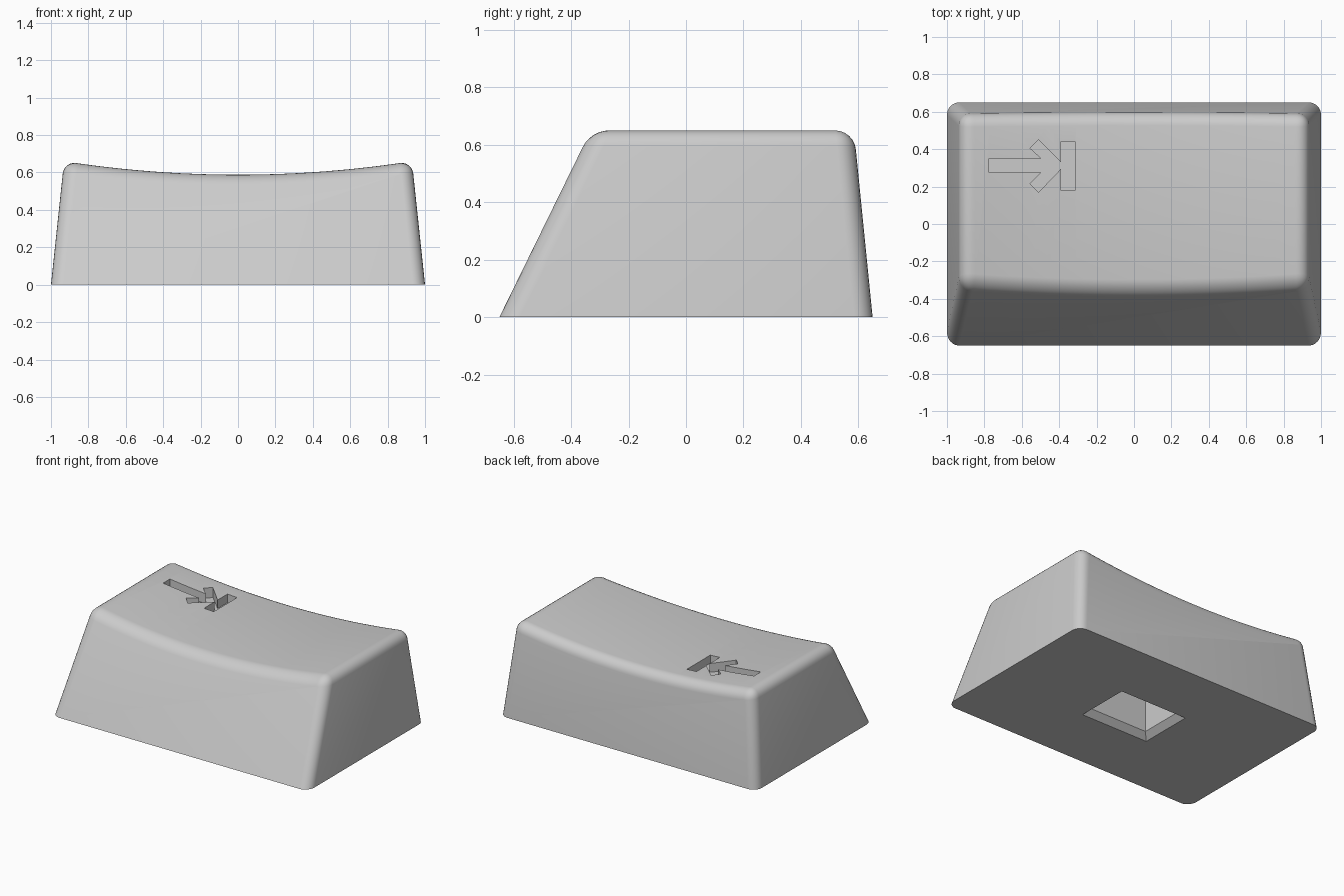
import bpy, bmesh, math

if "Cube" in bpy.data.objects:
    bpy.data.objects.remove(bpy.data.objects["Cube"])

grey = bpy.data.materials.new("light grey plastic")
grey.use_nodes = True
colour = (0.6, 0.6, 0.6, 1)
grey.diffuse_color = colour
grey.node_tree.nodes["Principled BSDF"].inputs["Base Color"].default_value = colour


def loft(name, rings, bevel=0):
    """Closed solid through equal rings of points; bevel rounds all edges off the ground."""
    bm = bmesh.new()
    loops = [[bm.verts.new(p) for p in ring] for ring in rings]
    n = len(loops[0])
    for a, b in zip(loops, loops[1:]):
        for i in range(n):
            j = (i + 1) % n
            bm.faces.new((a[i], a[j], b[j], b[i]))
    bm.faces.new(loops[0][::-1])
    bm.faces.new(loops[-1])
    bmesh.ops.recalc_face_normals(bm, faces=bm.faces)
    if bevel:
        sharp = [e for e in bm.edges
                 if max(v.co.z for v in e.verts) > 0 and e.calc_face_angle() > 0.5]
        bmesh.ops.bevel(bm, geom=sharp, offset=bevel, segments=6, profile=0.5,
                        affect='EDGES', clamp_overlap=True)
    mesh = bpy.data.meshes.new(name)
    bm.to_mesh(mesh)
    bm.free()
    mesh.materials.append(grey)
    obj = bpy.data.objects.new(name, mesh)
    bpy.context.collection.objects.link(obj)
    return obj


def carve(target, cutter):
    cutter.hide_render = True
    mod = target.modifiers.new(cutter.name, 'BOOLEAN')
    mod.operation = 'DIFFERENCE'
    mod.solver = 'EXACT'
    mod.object = cutter
    bpy.context.view_layer.objects.active = target
    bpy.ops.object.modifier_apply(modifier=mod.name)
    bpy.data.objects.remove(cutter)


# Key body: side profile with a dished top, leaning in at the front and back
STEPS = 24
profile = [(-1, 0), (1, 0)]
for i in range(STEPS + 1):
    x = 0.93 * (1 - 2 * i / STEPS)
    profile.append((x, 0.588 + 0.083 * x * x))
front = [(x, -0.65 + 0.49 * z, z) for x, z in profile]
back = [(x, 0.65 - 0.1 * z, z) for x, z in profile]
key_body = loft("key_body", [front, back], bevel=0.065)

# Engraved arrow pointing at a bar
outline = [(-0.775, 0.35), (-0.495, 0.35), (-0.555, 0.405), (-0.51, 0.45), (-0.39, 0.33),
           (-0.39, 0.44), (-0.315, 0.44), (-0.315, 0.18), (-0.39, 0.18), (-0.39, 0.295),
           (-0.51, 0.17), (-0.555, 0.215), (-0.495, 0.275), (-0.775, 0.275)]
carve(key_body, loft("arrow_cutter", [[(x, y, z) for x, y in outline] for z in (0.54, 0.8)]))

# Stem socket underneath, with a chamfered mouth
corners = [(-1, -1), (1, -1), (1, 1), (-1, 1)]
levels = [(0.283, 0.213, -0.02), (0.223, 0.153, 0.04), (0.223, 0.153, 0.4)]
carve(key_body, loft("socket_cutter", [[(sx * a, sy * b, z) for sx, sy in corners]
                                       for a, b, z in levels]))

# Smooth rounding with crisp engraved edges
bpy.ops.object.select_all(action='DESELECT')
key_body.select_set(True)
bpy.context.view_layer.objects.active = key_body
bpy.ops.object.shade_smooth_by_angle(angle=math.radians(30))
